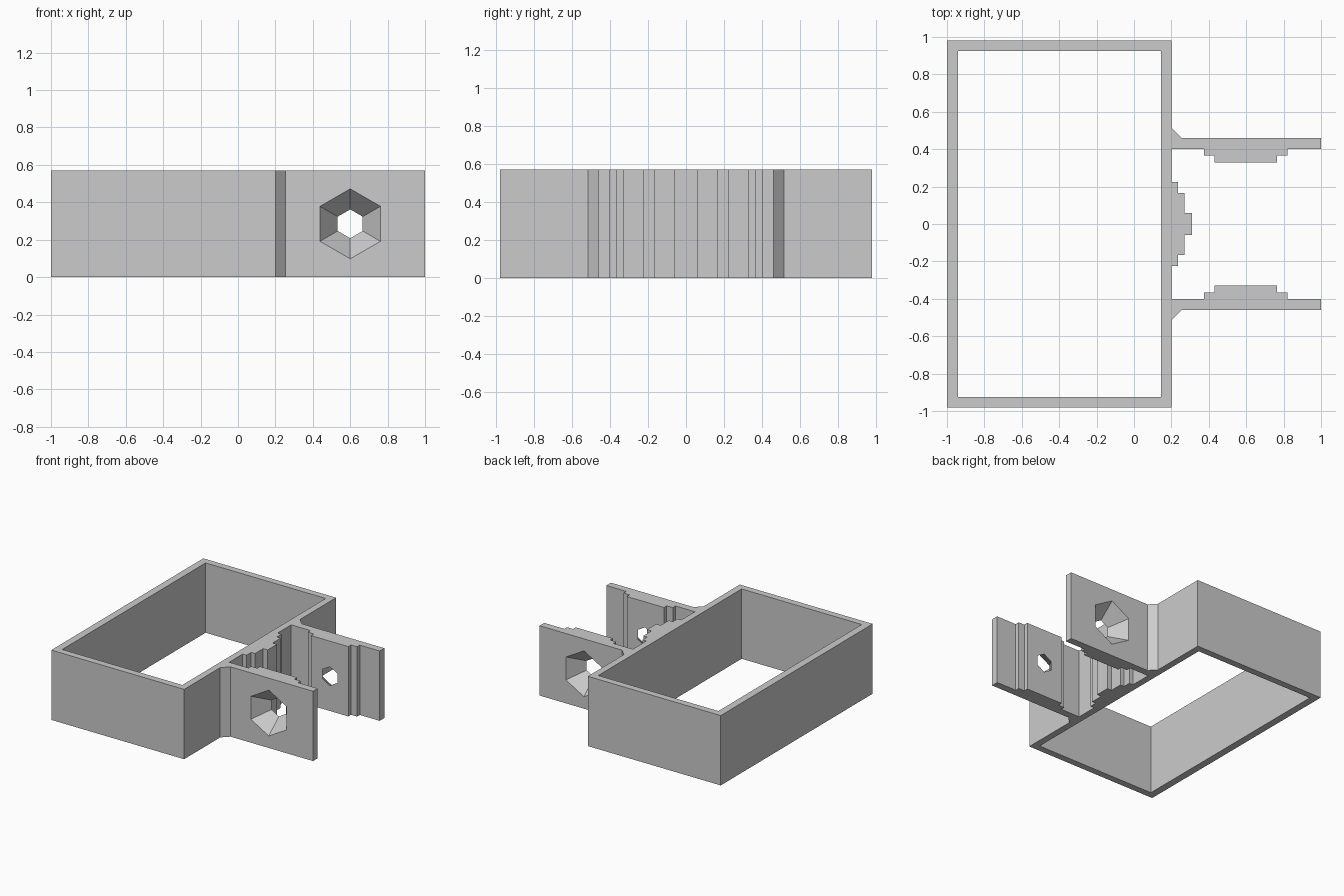
import bpy, bmesh
from math import pi
from mathutils import Matrix

HEIGHT = 0.57

cube = bpy.data.objects.get("Cube")
if cube:
    bpy.data.objects.remove(cube, do_unlink=True)

grey = bpy.data.materials.new("plain_grey")
grey.use_nodes = True
colour = (0.6, 0.6, 0.6, 1)
grey.diffuse_color = colour
grey.node_tree.nodes["Principled BSDF"].inputs["Base Color"].default_value = colour


def add_object(name, bm):
    bmesh.ops.recalc_face_normals(bm, faces=bm.faces[:])
    mesh = bpy.data.meshes.new(name)
    bm.to_mesh(mesh)
    bm.free()
    mesh.materials.append(grey)
    obj = bpy.data.objects.new(name, mesh)
    bpy.context.collection.objects.link(obj)
    return obj


def extrude_outline(name, points, bottom, top):
    bm = bmesh.new()
    face = bm.faces.new([bm.verts.new((x, y, bottom)) for x, y in points])
    result = bmesh.ops.extrude_face_region(bm, geom=[face])
    verts = [v for v in result["geom"] if isinstance(v, bmesh.types.BMVert)]
    bmesh.ops.translate(bm, verts=verts, vec=(0, 0, top - bottom))
    return add_object(name, bm)


def mirrored(half):
    return half + [(x, -y) for x, y in reversed(half)]


def cut(target, cutter):
    cutter.hide_render = True
    mod = target.modifiers.new(cutter.name, "BOOLEAN")
    mod.operation = "DIFFERENCE"
    mod.solver = "EXACT"
    mod.object = cutter


# Half plan: stepped stop, arm with stepped pad, chamfer, outer frame
half_plan = [
    (0.31, 0.06), (0.27, 0.06), (0.27, 0.165), (0.235, 0.165), (0.235, 0.225), (0.2, 0.225),
    (0.2, 0.4), (0.375, 0.4), (0.375, 0.365), (0.43, 0.365), (0.43, 0.33),
    (0.765, 0.33), (0.765, 0.365), (0.82, 0.365), (0.82, 0.4), (1, 0.4), (1, 0.46),
    (0.255, 0.46), (0.2, 0.515), (0.2, 0.98), (-1, 0.98),
]
bracket = extrude_outline("bracket_frame_with_arms", mirrored(half_plan), 0, HEIGHT)

# Rectangular opening through the frame
opening = extrude_outline("frame_opening_cutter",
                          mirrored([(0.145, 0.925), (-0.94, 0.925)]), -0.1, HEIGHT + 0.1)
cut(bracket, opening)
cutters = [opening]

# Tapered hexagonal sockets, wide on the outside of each arm
outer_y, inner_y, outer_r, inner_r, margin = 0.46, 0.33, 0.187, 0.077, 0.02
flare = margin * (outer_r - inner_r) / (outer_y - inner_y)
for name, side in (("left", 1), ("right", -1)):
    bm = bmesh.new()
    bmesh.ops.create_cone(bm, cap_ends=True, segments=6,
                          radius1=inner_r - flare, radius2=outer_r + flare,
                          depth=outer_y - inner_y + 2 * margin)
    # One corner of the hexagon points straight up
    bmesh.ops.transform(bm, verts=bm.verts[:],
                        matrix=Matrix.Translation((0.6, side * (outer_y + inner_y) / 2, HEIGHT / 2))
                        @ Matrix.Rotation(-side * pi / 2, 4, "X"))
    socket = add_object(name + "_socket_cutter", bm)
    cut(bracket, socket)
    cutters.append(socket)

# Bake the cuts and remove the cutters
bpy.context.view_layer.update()
evaluated = bracket.evaluated_get(bpy.context.evaluated_depsgraph_get())
baked = bpy.data.meshes.new_from_object(evaluated)
bracket.modifiers.clear()
bracket.data = baked
for cutter in cutters:
    bpy.data.objects.remove(cutter, do_unlink=True)
